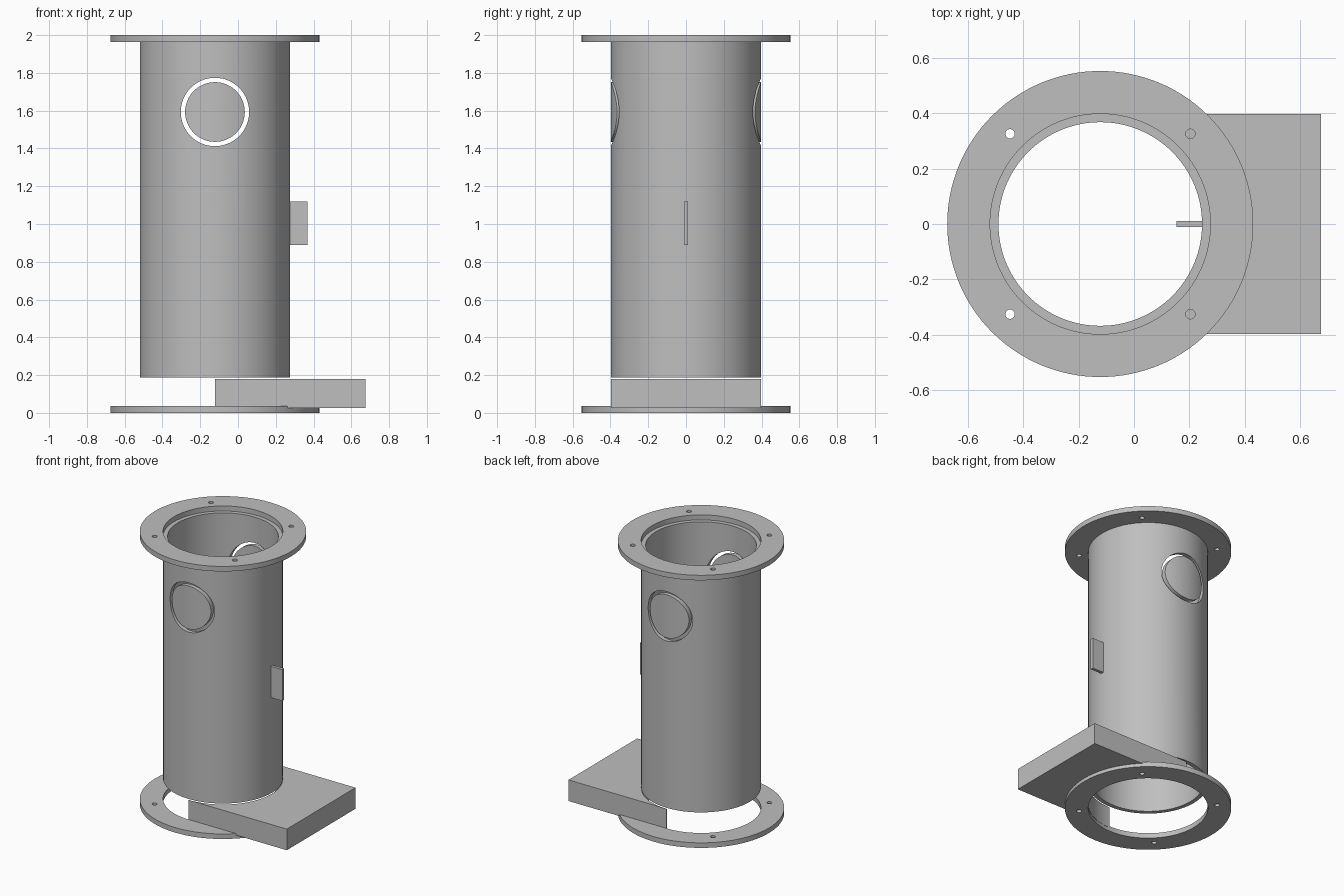
import bpy, bmesh, math
from mathutils import Matrix, Vector

if "Cube" in bpy.data.objects:
    bpy.data.objects.remove(bpy.data.objects["Cube"], do_unlink=True)

AXIS = -0.122           # x position of the tube's centre line
R_OUT, R_IN, R_FLANGE = 0.398, 0.368, 0.553
FLANGE_T = 0.037

grey = bpy.data.materials.new("plain grey")
grey.use_nodes = True
grey.diffuse_color = (0.52, 0.52, 0.52, 1)
grey.node_tree.nodes["Principled BSDF"].inputs["Base Color"].default_value = (0.52, 0.52, 0.52, 1)


def finish(name, bm):
    bmesh.ops.recalc_face_normals(bm, faces=bm.faces)
    mesh = bpy.data.meshes.new(name)
    bm.to_mesh(mesh)
    bm.free()
    mesh.materials.append(grey)
    ob = bpy.data.objects.new(name, mesh)
    bpy.context.collection.objects.link(ob)
    return ob


def ring(name, r_in, r_out, z0, z1, steps=128, matrix=Matrix.Translation((AXIS, 0, 0))):
    """Rectangular section spun around the z axis."""
    bm = bmesh.new()
    vs = [bm.verts.new(p) for p in ((r_in, 0, z0), (r_out, 0, z0), (r_out, 0, z1), (r_in, 0, z1))]
    edges = [bm.edges.new((vs[i], vs[(i + 1) % 4])) for i in range(4)]
    bmesh.ops.spin(bm, geom=vs + edges, cent=(0, 0, 0), axis=(0, 0, 1),
                   angle=2 * math.pi, steps=steps)
    bmesh.ops.remove_doubles(bm, verts=bm.verts, dist=1e-4)
    bm.transform(matrix)
    return finish(name, bm)


def rod(name, radius, x, y, z0, z1, steps):
    bm = bmesh.new()
    bmesh.ops.create_cone(bm, cap_ends=True, segments=steps, radius1=radius, radius2=radius,
                          depth=z1 - z0, matrix=Matrix.Translation((x, y, (z0 + z1) / 2)))
    return finish(name, bm)


def box(name, lo, hi):
    lo, hi = Vector(lo), Vector(hi)
    bm = bmesh.new()
    bmesh.ops.create_cube(bm, size=1, matrix=Matrix.Translation((lo + hi) / 2)
                          @ Matrix.Diagonal((*(hi - lo), 1)))
    return finish(name, bm)


def select(ob):
    bpy.ops.object.select_all(action='DESELECT')
    ob.select_set(True)
    bpy.context.view_layer.objects.active = ob


def cut(ob, cutter):
    select(ob)
    mod = ob.modifiers.new("cut", 'BOOLEAN')
    mod.operation, mod.solver, mod.object = 'DIFFERENCE', 'EXACT', cutter
    bpy.ops.object.modifier_apply(modifier=mod.name)
    bpy.data.objects.remove(cutter, do_unlink=True)


# Tube, with a round slot cut through the front and back walls leaving curved discs
tube = ring("tube", R_IN, R_OUT, 0.188, 2 - FLANGE_T)
across = Matrix.Translation((AXIS, 0, 1.593)) @ Matrix.Rotation(math.pi / 2, 4, 'X')
cut(tube, ring("slot_cutter", 0.158, 0.181, -0.6, 0.6, 64, across))

# Flanges with four bolt holes each
flanges = [ring("bottom_flange", R_OUT, R_FLANGE, 0, FLANGE_T),
           ring("top_flange", R_OUT, R_FLANGE, 2 - FLANGE_T, 2)]
for flange in flanges:
    for sx in (-1, 1):
        for sy in (-1, 1):
            cut(flange, rod("hole_cutter", 0.017, AXIS + sx * 0.326, sy * 0.326, -0.1, 2.1, 24))

# Slab that wraps half of the tube's footprint
slab = box("side_slab", (AXIS, -R_OUT, 0.025), (0.675, R_OUT, 0.18))
cut(slab, rod("slab_cutter", R_OUT - 0.0015, AXIS, 0, -0.1, 0.4, 128))

# Thin fin passing through the tube wall
fin = box("fin", (0.153, -0.011, 0.89), (0.367, 0.011, 1.12))

for ob in (tube, *flanges, slab, fin):
    select(ob)
    bpy.ops.object.shade_smooth_by_angle(angle=math.radians(30))
